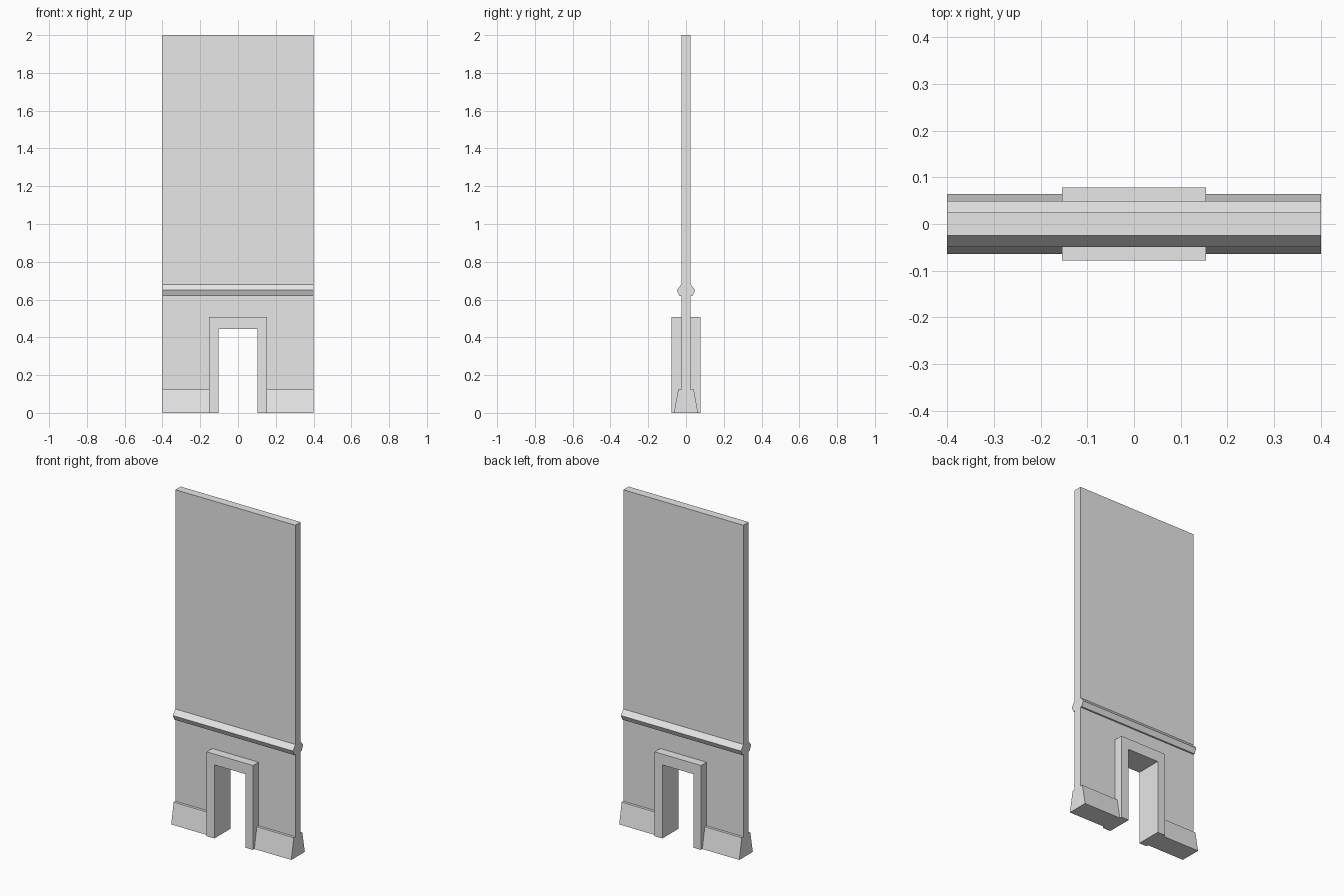
import bpy
import bmesh
from mathutils import Vector

cube = bpy.data.objects.get("Cube")
if cube:
    bpy.data.objects.remove(cube, do_unlink=True)

# Single plaster colour
GREY = (0.8, 0.8, 0.8, 1.0)
plaster = bpy.data.materials.new("light_grey")
plaster.use_nodes = True
plaster.diffuse_color = GREY
plaster.node_tree.nodes["Principled BSDF"].inputs["Base Color"].default_value = GREY


def prism(name, points, sweep):
    """Extrude a closed 3D outline along a vector into a flat-shaded solid."""
    bm = bmesh.new()
    face = bm.faces.new([bm.verts.new(p) for p in points])
    result = bmesh.ops.extrude_face_region(bm, geom=[face], use_keep_orig=True)
    moved = [v for v in result["geom"] if isinstance(v, bmesh.types.BMVert)]
    bmesh.ops.translate(bm, verts=moved, vec=Vector(sweep))
    bmesh.ops.recalc_face_normals(bm, faces=bm.faces)
    mesh = bpy.data.meshes.new(name)
    bm.to_mesh(mesh)
    bm.free()
    mesh.materials.append(plaster)
    obj = bpy.data.objects.new(name, mesh)
    bpy.context.collection.objects.link(obj)
    return obj


def arch(name, outer, top, inner, head, depth):
    """Upright slab with a doorway cut from its bottom edge."""
    outline = [(-outer, 0), (-outer, top), (outer, top), (outer, 0),
               (inner, 0), (inner, head), (-inner, head), (-inner, 0)]
    return prism(name, [(x, -depth, z) for x, z in outline], (0, 2 * depth, 0))


HALF_WIDTH = 0.4
WALL = 0.025
FRAME = 0.154
FRAME_TOP = 0.508

# Wall fitted around the door frame
arch("wall", HALF_WIDTH, 2.0, FRAME, FRAME_TOP, WALL)
arch("door_frame", FRAME, FRAME_TOP, 0.103, 0.443, 0.078)

# Trim on both faces, as (distance from wall centre, height) profiles
rail = [(WALL, 0.62), (0.035, 0.62), (0.049, 0.65), (WALL, 0.68)]
skirting = [(WALL, 0), (0.064, 0), (0.041, 0.125), (WALL, 0.125)]

for face, sy in (("front", -1), ("back", 1)):
    prism(f"{face}_chair_rail", [(-HALF_WIDTH, sy * d, z) for d, z in rail],
          (2 * HALF_WIDTH, 0, 0))
    for side, sx in (("left", 1), ("right", -1)):
        prism(f"{face}_{side}_skirting", [(sx * FRAME, sy * d, z) for d, z in skirting],
              (sx * (HALF_WIDTH - FRAME), 0, 0))
